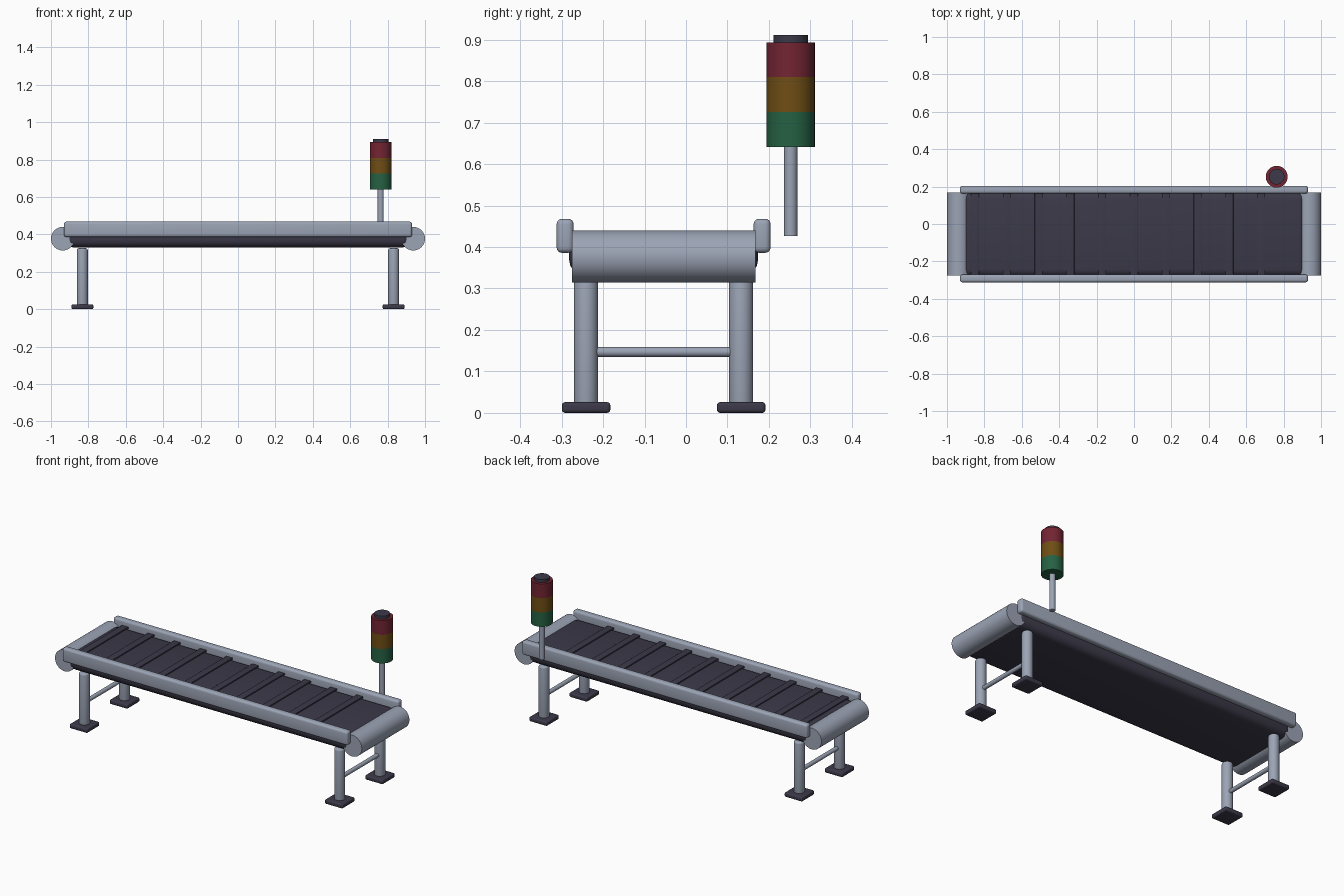
import bpy
import math

if "Cube" in bpy.data.objects:
    bpy.data.objects.remove(bpy.data.objects["Cube"], do_unlink=True)


def material(name, r, g, b):
    m = bpy.data.materials.new(name)
    m.use_nodes = True
    m.diffuse_color = (r, g, b, 1)
    m.node_tree.nodes["Principled BSDF"].inputs["Base Color"].default_value = (r, g, b, 1)
    return m


STEEL = material("steel", 0.33, 0.37, 0.46)
RUBBER = material("dark rubber", 0.045, 0.041, 0.066)
RED = material("red lens", 0.17, 0.018, 0.033)
AMBER = material("amber lens", 0.16, 0.075, 0.007)
GREEN = material("green lens", 0.019, 0.12, 0.056)


def finish(name, mat, bevel):
    ob = bpy.context.object
    ob.name = name
    ob.data.materials.append(mat)
    if bevel:
        mod = ob.modifiers.new("rounded edges", "BEVEL")
        mod.width = bevel
        mod.segments = 4
        mod.limit_method = "ANGLE"
        bpy.ops.object.modifier_apply(modifier=mod.name)
    bpy.ops.object.shade_smooth_by_angle(angle=math.radians(35))
    return ob


def box(name, mat, centre, size, bevel=0):
    bpy.ops.mesh.primitive_cube_add(size=1, location=centre)
    bpy.context.object.scale = size
    bpy.ops.object.transform_apply(location=False, rotation=False, scale=True)
    return finish(name, mat, bevel)


def cylinder(name, mat, centre, radius, length, bevel=0, along_y=False):
    tilt = (math.pi / 2, 0, 0) if along_y else (0, 0, 0)
    bpy.ops.mesh.primitive_cylinder_add(vertices=32, radius=radius, depth=length,
                                        location=centre, rotation=tilt)
    return finish(name, mat, bevel)


MID_Y = -0.054  # centre line of the belt

# Belt with raised cross slats
box("belt", RUBBER, (0, MID_Y, 0.38), (1.84, 0.456, 0.10), 0.04)
for i in range(10):
    box("belt_slat", RUBBER, (-0.85 + 0.17 * i, MID_Y, 0.431), (0.042, 0.436, 0.012), 0.002)

# Side rails
for side, name in ((-1, "right_rail"), (1, "left_rail")):
    box(name, STEEL, (0, MID_Y + side * 0.2375, 0.427), (1.86, 0.041, 0.082), 0.013)

# End rollers, legs, feet and cross braces
for end in (-1, 1):
    cylinder("end_roller", STEEL, (end * 0.937, MID_Y, 0.377), 0.063, 0.443, along_y=True)
    for side in (-1, 1):
        x, y = end * 0.832, MID_Y + side * 0.187
        cylinder("leg", STEEL, (x, y, 0.172), 0.029, 0.308, 0.01)
        box("foot", RUBBER, (x, y, 0.013), (0.117, 0.117, 0.026), 0.008)
    cylinder("leg_brace", STEEL, (end * 0.832, MID_Y, 0.147), 0.012, 0.374, along_y=True)

# Signal tower on its post
TX, TY = 0.763, 0.2525
cylinder("signal_post", STEEL, (TX, TY, 0.535), 0.016, 0.216)
for i, (name, mat) in enumerate((("green_lamp", GREEN), ("amber_lamp", AMBER), ("red_lamp", RED))):
    cylinder(name, mat, (TX, TY, 0.683 + 0.0843 * i), 0.0585, 0.0843)
cylinder("signal_cap", RUBBER, (TX, TY, 0.902), 0.0415, 0.018)
